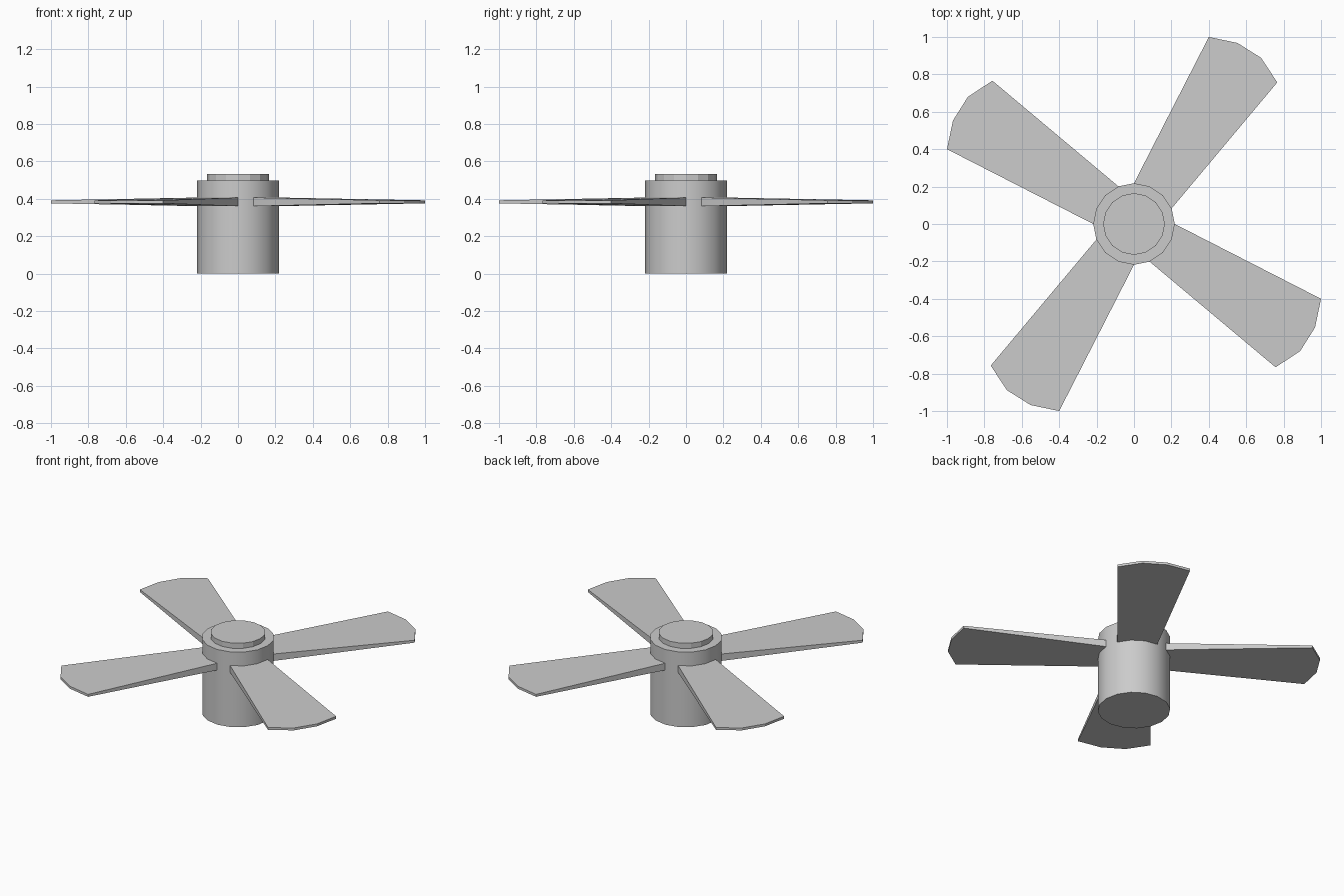
import bpy
import bmesh
import math
from mathutils import Matrix

cube = bpy.data.objects.get("Cube")
if cube:
    bpy.data.objects.remove(cube, do_unlink=True)

# Single grey metal
GREY = (0.6, 0.6, 0.6, 1.0)
metal = bpy.data.materials.new("grey_metal")
metal.use_nodes = True
metal.diffuse_color = GREY
metal.node_tree.nodes["Principled BSDF"].inputs["Base Color"].default_value = GREY

HUB_RADIUS = 0.218
SIDES = 16
BLADE_Z = 0.384


def add_object(name, bm):
    bmesh.ops.recalc_face_normals(bm, faces=bm.faces[:])
    mesh = bpy.data.meshes.new(name)
    bm.to_mesh(mesh)
    bm.free()
    mesh.materials.append(metal)
    obj = bpy.data.objects.new(name, mesh)
    bpy.context.collection.objects.link(obj)
    return obj


def drum(name, radius, bottom, top, smooth):
    bm = bmesh.new()
    bmesh.ops.create_cone(
        bm, cap_ends=True, segments=SIDES, radius1=radius, radius2=radius,
        depth=top - bottom, matrix=Matrix.Translation((0, 0, (bottom + top) / 2)))
    for face in bm.faces:
        face.smooth = smooth and abs(face.normal.z) < 0.5
    for edge in bm.edges:
        edge.smooth = all(f.smooth for f in edge.link_faces)
    return add_object(name, bm)


def blade(name, turn):
    # Outline from the root chord on the hub to the rounded tip
    step = math.tau / SIDES
    root = [(HUB_RADIUS * math.cos(a), HUB_RADIUS * math.sin(a)) for a in (step, 4 * step)]
    tip = [(0.4, 1.0), (0.553, 0.968), (0.68, 0.888), (0.766, 0.757)]
    # Thickness tapers from root to tip
    outline = [(p, 0.023) for p in root] + [(p, 0.008) for p in tip]
    bm = bmesh.new()
    upper = [bm.verts.new((x, y, BLADE_Z + h)) for (x, y), h in outline]
    lower = [bm.verts.new((x, y, BLADE_Z - h)) for (x, y), h in outline]
    bm.faces.new(upper)
    bm.faces.new(lower[::-1])
    for i in range(len(outline)):
        j = (i + 1) % len(outline)
        bm.faces.new((upper[i], lower[i], lower[j], upper[j]))
    bm.transform(Matrix.Rotation(turn, 4, "Z"))
    return add_object(name, bm)


# Hub and its raised cap
drum("hub", HUB_RADIUS, 0.0, 0.498, True)
drum("hub_cap", 0.165, 0.498, 0.532, False)

# Four blades around the hub
for i in range(4):
    blade(f"blade_{i + 1}", i * math.pi / 2)
